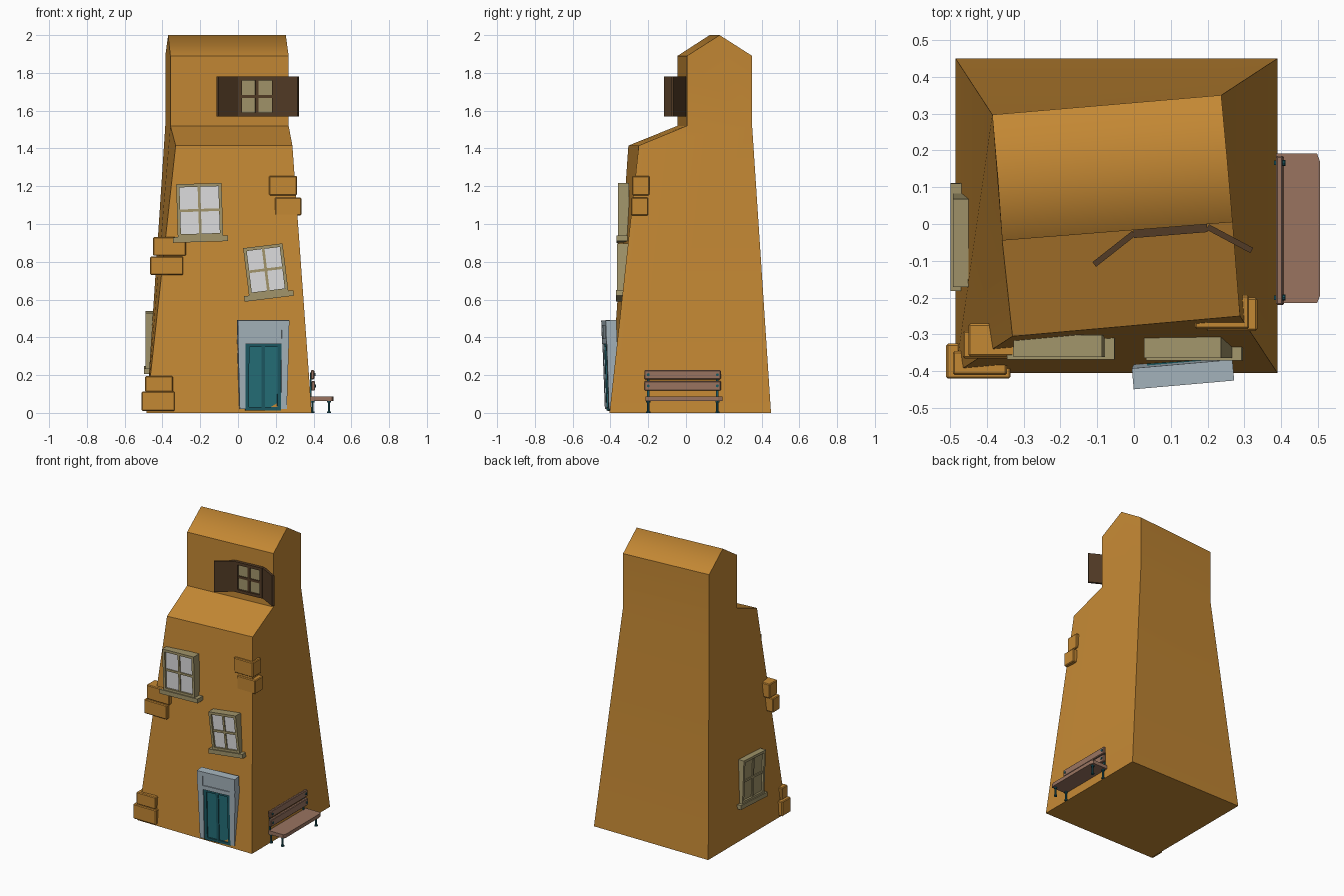
import bpy, bmesh, math
from mathutils import Matrix, Vector

if "Cube" in bpy.data.objects:
    bpy.data.objects.remove(bpy.data.objects["Cube"])


def material(name, rgb):
    m = bpy.data.materials.new(name)
    m.diffuse_color = (*rgb, 1)
    m.use_nodes = True
    m.node_tree.nodes["Principled BSDF"].inputs["Base Color"].default_value = m.diffuse_color
    return m


WALL = material("ochre wall", (0.55, 0.246, 0.034))
GLASS = material("pale glass", (0.72, 0.72, 0.73))
FRAME = material("beige frame", (0.36, 0.30, 0.145))
STONE = material("grey stone", (0.38, 0.46, 0.51))
TEAL = material("teal panel", (0.018, 0.16, 0.19))
DARK = material("dark teal", (0.012, 0.10, 0.125))
BROWN = material("dark brown shutter", (0.085, 0.044, 0.019))
WOOD = material("bench wood", (0.32, 0.175, 0.118))


def finish(name, bm, mat):
    bmesh.ops.recalc_face_normals(bm, faces=bm.faces)
    me = bpy.data.meshes.new(name)
    bm.to_mesh(me)
    bm.free()
    me.materials.append(mat)
    ob = bpy.data.objects.new(name, me)
    bpy.context.collection.objects.link(ob)
    return ob


def boxes(name, items, mat, M=Matrix(), bevel=0):
    """One object made of boxes (x0, x1, y0, y1, z0, z1), moved by M."""
    bm = bmesh.new()
    for x0, x1, y0, y1, z0, z1 in items:
        T = (Matrix.Translation(((x0 + x1) / 2, (y0 + y1) / 2, (z0 + z1) / 2))
             @ Matrix.Diagonal((x1 - x0, y1 - y0, z1 - z0, 1)))
        bmesh.ops.create_cube(bm, size=1, matrix=M @ T)
    if bevel:
        bmesh.ops.bevel(bm, geom=bm.edges[:], offset=bevel, segments=1, affect='EDGES')
    return finish(name, bm, mat)


def prism(name, outline, y0, y1, mat, M=Matrix()):
    """Extrude an x-z outline from y0 to y1."""
    bm = bmesh.new()
    f = bm.faces.new([bm.verts.new((x, y0, z)) for x, z in outline])
    r = bmesh.ops.extrude_face_region(bm, geom=[f])
    vs = [v for v in r["geom"] if isinstance(v, bmesh.types.BMVert)]
    bmesh.ops.translate(bm, verts=vs, vec=(0, y1 - y0, 0))
    bm.transform(M)
    return finish(name, bm, mat)


def place(x, y, z, turn=0, tilt=0, lean=0):
    return (Matrix.Translation((x, y, z)) @ Matrix.Rotation(math.radians(turn), 4, 'Z')
            @ Matrix.Rotation(math.radians(tilt), 4, 'Y')
            @ Matrix.Rotation(math.radians(lean), 4, 'X'))


# Tower body: left and right side outlines, the top twisted against the base
left = [(-.485, .45, 0), (-.485, -.405, 0), (-.33, -.305, 1.415), (-.358, -.045, 1.52),
        (-.358, -.045, 1.89), (-.37, .125, 2), (-.385, .297, 1.89), (-.385, .297, 1.52)]
right = [(.39, .45, 0), (.39, -.405, 0), (.288, -.25, 1.415), (.268, .005, 1.52),
         (.268, .005, 1.89), (.253, .178, 2), (.237, .35, 1.89), (.237, .35, 1.52)]
bm = bmesh.new()
L = [bm.verts.new(p) for p in left]
R = [bm.verts.new(p) for p in right]
for i in range(8):
    j = (i + 1) % 8
    bm.faces.new((L[i], L[j], R[j], R[i]))
for S in (L, R):
    bm.faces.new((S[0], S[1], S[2], S[3], S[7]))
    bm.faces.new((S[3], S[4], S[5], S[6], S[7]))
soft = [{L[5], R[5]}, {L[3], L[7]}, {R[3], R[7]}, {L[7], R[7]}]
for f in bm.faces:
    f.smooth = True
for e in bm.edges:
    e.smooth = set(e.verts) in soft
finish("tower_body", bm, WALL)

# Corner stones
for name, items in {
    "base_corner_stones": [(-.51, -.335, -.42, -.325, .01, .112), (-.492, -.345, -.41, -.345, .112, .195)],
    "middle_corner_stones": [(-.465, -.29, -.365, -.29, .73, .828), (-.45, -.275, -.36, -.27, .832, .93)],
    "upper_corner_stones": [(.195, .335, -.29, -.2, 1.045, 1.14), (.165, .313, -.285, -.193, 1.152, 1.255)],
}.items():
    boxes(name, items, WALL, bevel=.005)


# Windows: outer frame, cross bars, four panes and an optional sill
def window(name, M, w, h, frame, pane, border=.017, bar=.007, sill=True, depth=.06):
    a, b = w / 2, h / 2
    boxes(name + "_frame", [(-a, -a + border, 0, depth, -b, b), (a - border, a, 0, depth, -b, b),
                            (-a + border, a - border, 0, depth, b - border, b),
                            (-a + border, a - border, 0, depth, -b, -b + border)], frame, M)
    boxes(name + "_bars", [(-bar, bar, .006, depth, -b + border, b - border),
                           (-a + border, a - border, .006, depth, -bar, bar)], frame, M)
    boxes(name + "_panes", [(-a + border, a - border, .013, depth, -b + border, b - border)], pane, M)
    if sill:
        boxes(name + "_sill", [(-a - .026, a + .026, -.007, depth, -b - .027, -b + .002)], frame, M)


window("tall_window", place(-.203, -.361, 1.073, 0, -1.8), .24, .282, FRAME, GLASS)
window("crooked_window", place(.147, -.364, .758, 0, -7), .21, .255, FRAME, GLASS)
window("side_window", place(-.491, -.044, .387, -90, 3), .24, .295, FRAME, FRAME)
window("attic_window", place(.1, -.03, 1.675, 4.6), .2, .21, BROWN, FRAME, .02, .008, False)

# Open shutters beside the attic window
for name, hinge, tip in (("left_shutter", (0, -.025), (-.108, -.11)),
                         ("right_shutter", (.2, -.008), (.32, -.072))):
    d = Vector(tip) - Vector(hinge)
    boxes(name, [(0, d.length, -.008, .008, 1.57, 1.78)], BROWN,
          place(*hinge, 0, math.degrees(math.atan2(d.y, d.x))))

# Doorway: tapered stone surround leaning outwards, turned a little
D = place(.134, -.418, 0, 5, 0, 2)
for s, n in ((-1, "left"), (1, "right")):
    prism(n + "_door_jamb", [(s * .095, .02), (s * .125, .02), (s * .135, .37), (s * .095, .37)],
          0, .055, STONE, D)
prism("door_lintel", [(-.135, .365), (.135, .365), (.137, .49), (-.137, .49)], .004, .055, STONE, D)
boxes("lintel_rim", [(-.137, .137, -.002, .01, .462, .49), (-.135, .135, -.002, .01, .366, .394),
                     (-.136, -.097, -.002, .01, .394, .462), (.097, .136, -.002, .01, .394, .462)], STONE, D)
boxes("door_leaf", [(-.095, .095, .014, .055, .012, .366)], TEAL, D)
boxes("door_rails", [(-.095, -.075, .006, .02, .012, .366), (.075, .095, .006, .02, .012, .366),
                     (-.009, .009, .008, .02, .03, .35), (-.075, .075, .006, .02, .35, .366),
                     (-.075, .075, .006, .02, .012, .03)], DARK, D)

# Bench: seat with clipped front corners, two back slats, metal legs and bolts
bm = bmesh.new()
seat = [(.385, -.215), (.497, -.215), (.505, -.195), (.505, .17), (.497, .192), (.385, .192)]
f = bm.faces.new([bm.verts.new((x, y, .063)) for x, y in seat])
r = bmesh.ops.extrude_face_region(bm, geom=[f])
bmesh.ops.translate(bm, verts=[v for v in r["geom"] if isinstance(v, bmesh.types.BMVert)], vec=(0, 0, .025))
finish("bench_seat", bm, WOOD)
boxes("bench_back", [(.388, .408, -.22, .185, .118, .168), (.386, .404, -.22, .185, .178, .226)],
      WOOD, bevel=.004)


def rods(name, items, mat):
    """Eight-sided rods given as (centre, radius, length, axis)."""
    bm = bmesh.new()
    for c, rad, length, axis in items:
        rot = Matrix.Rotation(math.pi / 2, 4, 'Y') if axis == 'X' else Matrix()
        bmesh.ops.create_cone(bm, cap_ends=True, segments=8, radius1=rad, radius2=rad,
                              depth=length, matrix=Matrix.Translation(c) @ rot)
    return finish(name, bm, mat)


ends = (-.2, .166)
rods("bench_legs", [((x, y, .032), .006, .064, 'Z') for x in (.395, .482) for y in ends], DARK)
rods("bench_feet", [((x, y, z), .011, .008, 'Z') for x in (.395, .482) for y in ends for z in (.004, .059)], DARK)
rods("bench_bolts", [((x, y, z), .008, .008, 'X') for x, z in ((.408, .143), (.405, .202)) for y in ends], DARK)
boxes("bench_posts", [(.38, .39, y - .006, y + .006, .06, .215) for y in ends], DARK)
